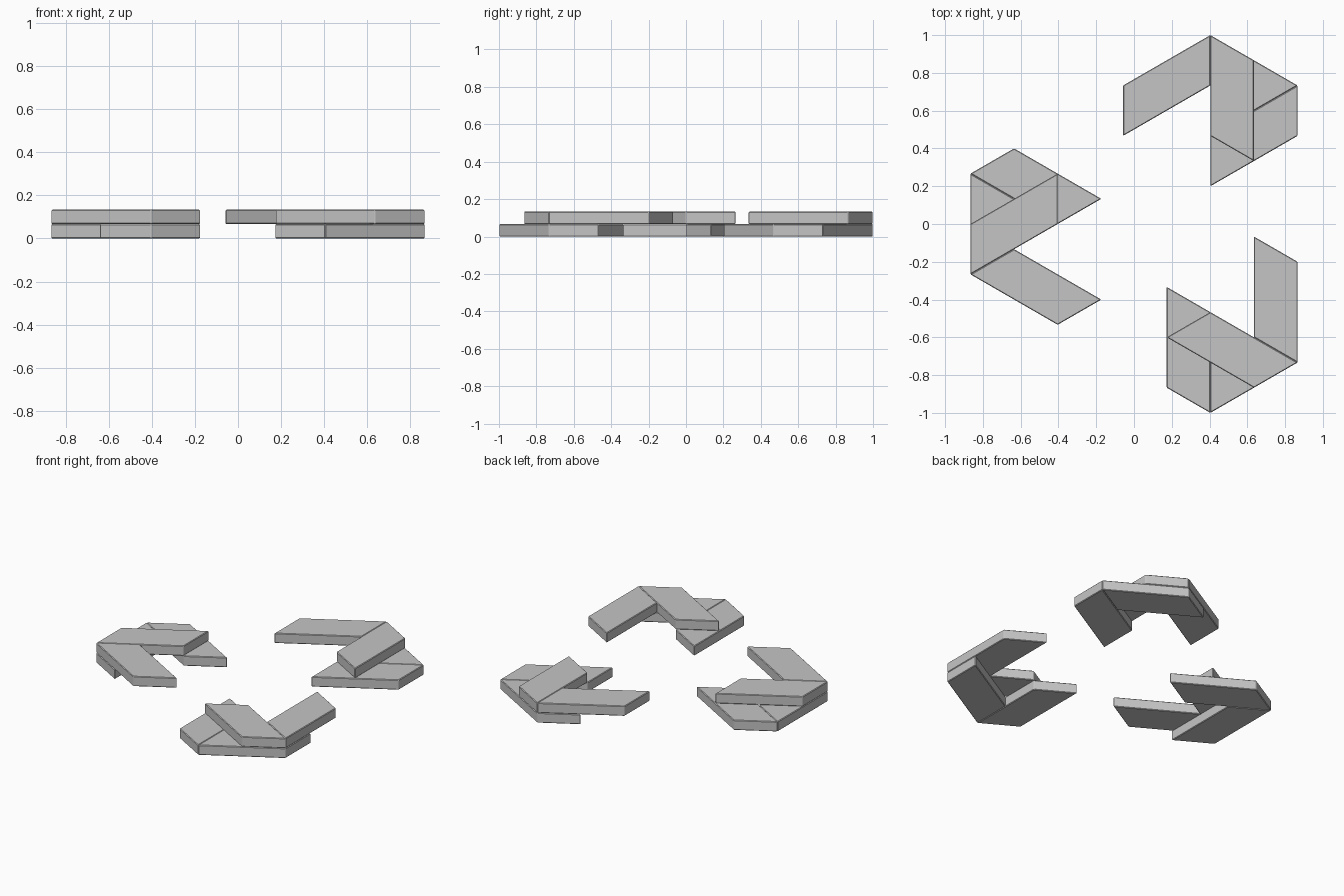
import bpy, bmesh
from math import radians, cos, sin
from mathutils import Vector, Matrix

if "Cube" in bpy.data.objects:
    bpy.data.objects.remove(bpy.data.objects["Cube"])

S = 0.2667            # short edge of a plank; long edge is 2 * S
H = S / 4             # plank thickness
BEVEL = 0.004

grey = bpy.data.materials.new("light grey")
grey.diffuse_color = (0.56, 0.56, 0.56, 1)
grey.use_nodes = True
grey.node_tree.nodes["Principled BSDF"].inputs["Base Color"].default_value = grey.diffuse_color


def step(angle, length):
    a = radians(angle)
    return Vector((cos(a) * length, sin(a) * length, 0))


def plank(name, corner, long_angle, short_angle, z, turn):
    """Slanted plank with chamfered edges, turned about the centre of symmetry."""
    a, b = step(long_angle, 2 * S), step(short_angle, S)
    bm = bmesh.new()
    base = bm.faces.new([bm.verts.new(corner + p + Vector((0, 0, z)))
                         for p in (Vector(), a, a + b, b)])
    top = bmesh.ops.extrude_face_region(bm, geom=[base])["geom"]
    bmesh.ops.translate(bm, vec=(0, 0, H),
                        verts=[v for v in top if isinstance(v, bmesh.types.BMVert)])
    bmesh.ops.recalc_face_normals(bm, faces=bm.faces)
    bmesh.ops.transform(bm, matrix=turn, verts=bm.verts)
    mesh = bpy.data.meshes.new(name)
    bm.to_mesh(mesh)
    bm.free()
    mesh.materials.append(grey)
    obj = bpy.data.objects.new(name, mesh)
    bpy.context.collection.objects.link(obj)
    mod = obj.modifiers.new("chamfer", "BEVEL")
    mod.width = BEVEL
    mod.segments = 1
    mod.limit_method = "NONE"


centre = Vector((0.1347, 0, 0))
fold = Vector((-0.866, -S, 0))       # corner shared by three planks
upper_fold = fold + step(90, 2 * S)

# Three identical folded groups of four planks, 120 degrees apart
for i in range(3):
    turn = (Matrix.Translation(centre) @ Matrix.Rotation(radians(120 * i), 4, "Z")
            @ Matrix.Translation(-centre))
    n = i + 1
    plank(f"lower_end_plank_{n}", upper_fold, 330, 30, 0, turn)
    plank(f"lower_side_plank_{n}", fold, 90, 330, 0, turn)
    plank(f"upper_cross_plank_{n}", fold, 30, 90, H, turn)
    plank(f"upper_arm_plank_{n}", fold, 330, 30, H, turn)
